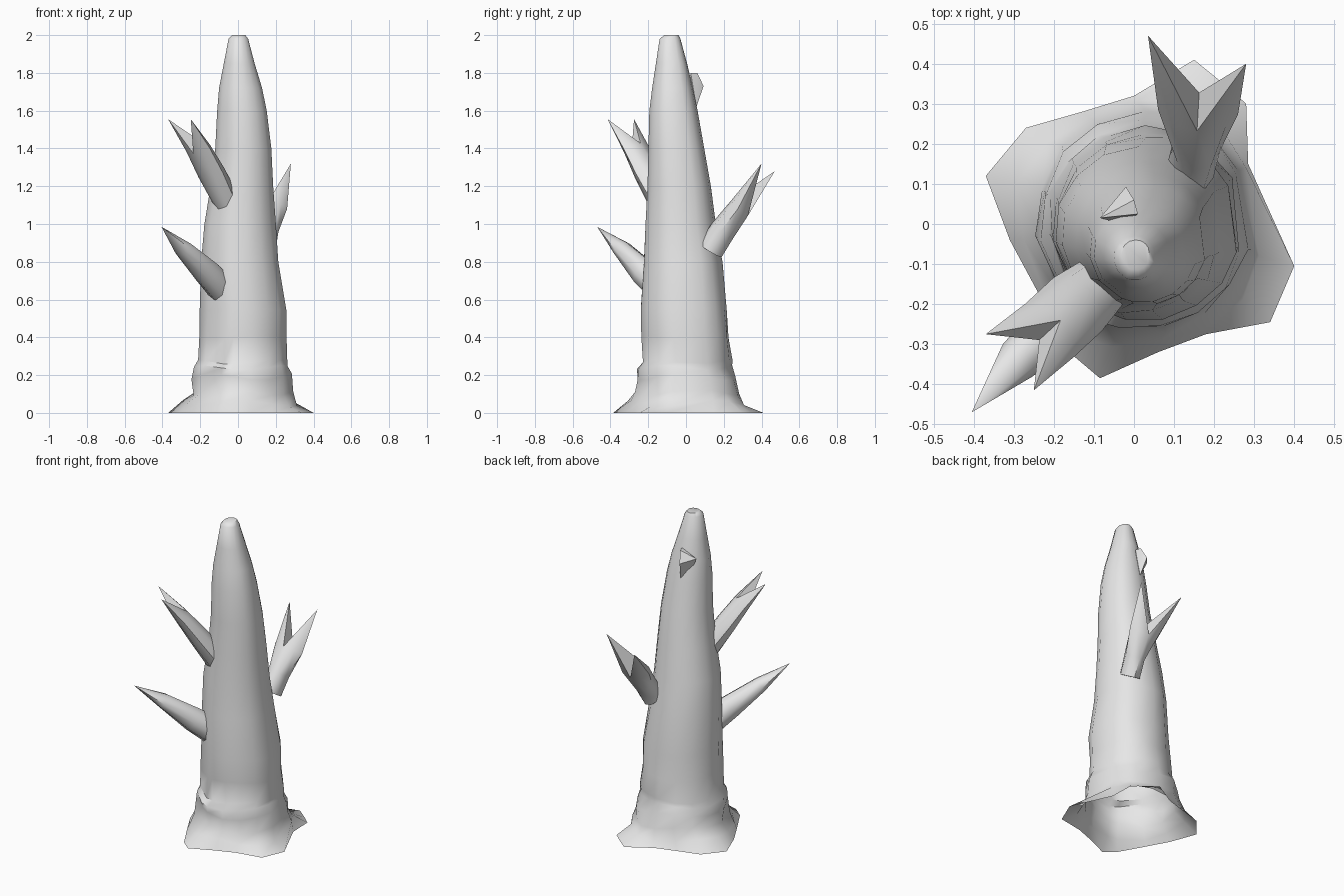
import bpy, bmesh, math
from mathutils import Vector

cube = bpy.data.objects.get("Cube")
if cube:
    bpy.data.objects.remove(cube, do_unlink=True)

grey = bpy.data.materials.new("pale_grey_wood")
grey.use_nodes = True
grey.diffuse_color = (0.8, 0.8, 0.8, 1)
grey.node_tree.nodes["Principled BSDF"].inputs["Base Color"].default_value = (0.8, 0.8, 0.8, 1)


def finish(bm, name, angle):
    bmesh.ops.recalc_face_normals(bm, faces=bm.faces)
    mesh = bpy.data.meshes.new(name)
    bm.to_mesh(mesh)
    bm.free()
    mesh.materials.append(grey)
    obj = bpy.data.objects.new(name, mesh)
    bpy.context.collection.objects.link(obj)
    bpy.ops.object.select_all(action='DESELECT')
    obj.select_set(True)
    bpy.context.view_layer.objects.active = obj
    bpy.ops.object.shade_smooth_by_angle(angle=math.radians(angle))


def bridge(bm, a, b):
    n = len(a)
    for i in range(n):
        j = (i + 1) % n
        bm.faces.new((a[i], a[j], b[j], b[i]))


# Trunk: irregular root outline, then rings given as z, x min, x max, y min, y max, bumpiness
roots = [(.40, -.105), (.285, .15), (.28, .30), (.23, .345), (.15, .41), (0, .32),
         (-.13, .28), (-.27, .24), (-.37, .12), (-.31, -.04), (-.24, -.17), (-.15, -.33),
         (-.085, -.385), (.06, -.32), (.18, -.275), (.34, -.245)]
rings = [(.05, -.27, .30, -.29, .29, .04), (.11, -.24, .295, -.265, .28, .03),
         (.19, -.24, .285, -.255, .265, .03), (.24, -.23, .27, -.26, .24, .02),
         (.27, -.215, .27, -.23, .24, .02), (.4, -.205, .26, -.235, .225, .015),
         (.55, -.2, .26, -.24, .215, .01), (.8, -.195, .22, -.225, .19, .01),
         (1.0, -.18, .205, -.215, .155, .01), (1.2, -.145, .19, -.205, .13, 0),
         (1.4, -.12, .18, -.2, .095, 0), (1.6, -.11, .155, -.195, .06, 0),
         (1.72, -.1, .13, -.18, .035, 0), (1.85, -.075, .09, -.16, .005, 0),
         (1.98, -.05, .055, -.14, -.03, 0), (2.0, -.032, .04, -.115, -.04, 0)]
bm = bmesh.new()
prev = [bm.verts.new((x, y, 0)) for x, y in roots]
for k, (z, x0, x1, y0, y1, bump) in enumerate(rings):
    ring = []
    for x, y in roots:
        a = math.atan2(y, x)
        r = 1.01 + bump * math.sin(5 * a + 1.7 * k)
        p = Vector(((x0 + x1) / 2 + (x1 - x0) / 2 * r * math.cos(a),
                    (y0 + y1) / 2 + (y1 - y0) / 2 * r * math.sin(a),
                    z + bump * 0.6 * math.sin(3 * a + k)))
        if k == 0:
            p = p.lerp(Vector((x, y, z)), 0.25)
        ring.append(bm.verts.new(p))
    bridge(bm, prev, ring)
    prev = ring
bm.faces.new(prev)
finish(bm, "trunk", 50)


# Broken branches: oval rings (centre, half width, half thickness) ending in one tip or a fork
def branch(name, path, tips, sides=8):
    bm = bmesh.new()
    loops = []
    for i, (c, w, t) in enumerate(path):
        a, b = path[max(i - 1, 0)][0], path[min(i + 1, len(path) - 1)][0]
        d = (Vector(b) - Vector(a)).normalized()
        u = d.cross(Vector((0, 0, 1))).normalized()
        v = u.cross(d)
        angles = [2 * math.pi * s / sides for s in range(sides)]
        loops.append([bm.verts.new(Vector(c) + u * w * math.cos(q) + v * t * math.sin(q))
                      for q in angles])
    for a, b in zip(loops, loops[1:]):
        bridge(bm, a, b)
    bm.faces.new(loops[0])
    end = loops[-1]
    points = [bm.verts.new(p) for p in tips]
    quarter = sides // 4
    for i in range(sides):
        near_first = i < quarter or i >= 3 * quarter
        tip = points[0] if near_first else points[-1]
        bm.faces.new((end[i], end[(i + 1) % sides], tip))
    if len(points) == 2:
        for tip in points:
            bm.faces.new((end[quarter], end[3 * quarter], tip))
    finish(bm, name, 50)


branch("lower_front_branch",
       [((-.09, -.14, .66), .07, .08), ((-.16, -.22, .74), .07, .075),
        ((-.29, -.34, .87), .055, .045)],
       [(-.405, -.47, .985)])
branch("upper_front_branch",
       [((-.06, -.13, 1.12), .07, .07), ((-.14, -.20, 1.27), .09, .06),
        ((-.21, -.265, 1.40), .09, .045)],
       [(-.37, -.275, 1.555), (-.25, -.415, 1.555)])
branch("back_branch",
       [((.14, .13, .86), .06, .07), ((.155, .19, .96), .06, .07),
        ((.16, .28, 1.08), .10, .06)],
       [(.28, .40, 1.32), (.035, .47, 1.28)])

# Small snapped stub near the top
bm = bmesh.new()
for p in [(.01, .025, 1.8), (0, .06, 1.8), (-.02, .093, 1.73), (-.085, .015, 1.75),
          (0, .055, 1.62), (-.03, 0, 1.64)]:
    bm.verts.new(p)
bmesh.ops.convex_hull(bm, input=bm.verts)
finish(bm, "top_stub", 20)
